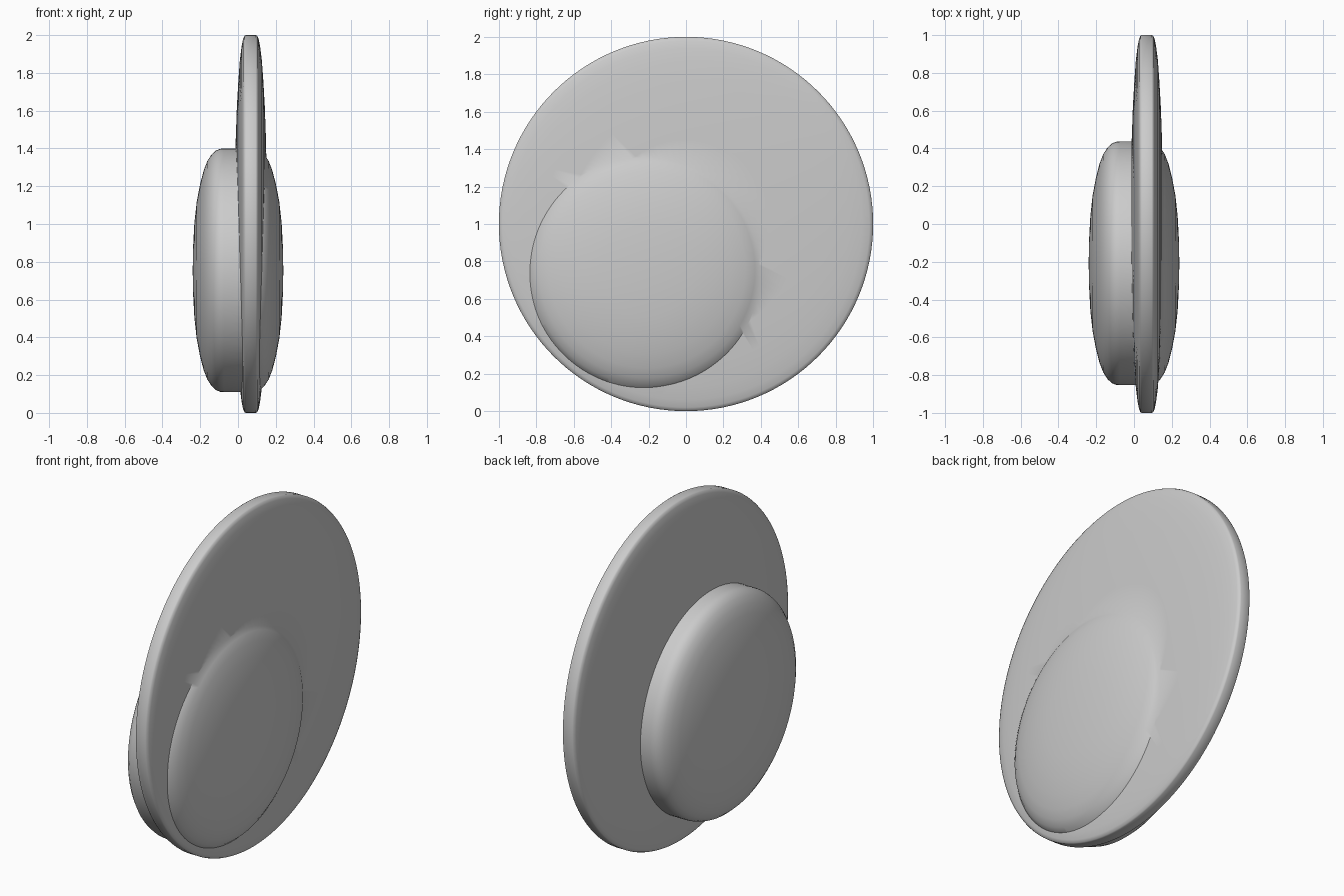
import bpy, bmesh, math
from mathutils import Matrix, Vector

if "Cube" in bpy.data.objects:
    bpy.data.objects.remove(bpy.data.objects["Cube"])


def lathe(name, profile, centre, steps=128):
    """Spin (x, radius) points around the x axis through centre."""
    bm = bmesh.new()
    verts = [bm.verts.new((x, 0, r)) for x, r in profile]
    edges = [bm.edges.new(p) for p in zip(verts, verts[1:])]
    bmesh.ops.spin(bm, geom=verts + edges, cent=(0, 0, 0), axis=(1, 0, 0),
                   angle=math.tau, steps=steps, use_duplicate=False)
    bmesh.ops.remove_doubles(bm, verts=bm.verts, dist=1e-4)
    bmesh.ops.recalc_face_normals(bm, faces=bm.faces)
    bmesh.ops.transform(bm, matrix=Matrix.Translation(Vector(centre)), verts=bm.verts)
    mesh = bpy.data.meshes.new(name)
    bm.to_mesh(mesh)
    bm.free()
    obj = bpy.data.objects.new(name, mesh)
    bpy.context.collection.objects.link(obj)
    return obj


def lens(half):
    """Mirror a half profile of (x, radius), listed centre to rim."""
    return [(-x, r) for x, r in half] + [(x, r) for x, r in reversed(half)]


# Large thin disc standing upright
disc = lathe("large_disc", lens([
    (0.085, 0), (0.084, 0.25), (0.080, 0.45), (0.074, 0.62), (0.066, 0.76),
    (0.058, 0.87), (0.049, 0.94), (0.041, 0.98), (0.034, 0.996), (0.026, 1.0)]),
    (0.068, 0, 1))

# Smaller, thicker domed disc set off-centre through it
dome = lathe("small_domed_disc", lens([
    (0.240, 0), (0.238, 0.12), (0.231, 0.25), (0.219, 0.36), (0.202, 0.45),
    (0.183, 0.525), (0.163, 0.577), (0.140, 0.613), (0.117, 0.634),
    (0.095, 0.643), (0.075, 0.645)]),
    (0, -0.208, 0.755))

# Fuse the two into one body
union = disc.modifiers.new("fuse", 'BOOLEAN')
union.operation = 'UNION'
union.solver = 'EXACT'
union.object = dome
bpy.context.view_layer.objects.active = disc
disc.select_set(True)
bpy.ops.object.modifier_apply(modifier="fuse")
bpy.data.objects.remove(dome)
disc.name = "double_disc"
bpy.ops.object.shade_smooth_by_angle(angle=math.radians(40))
